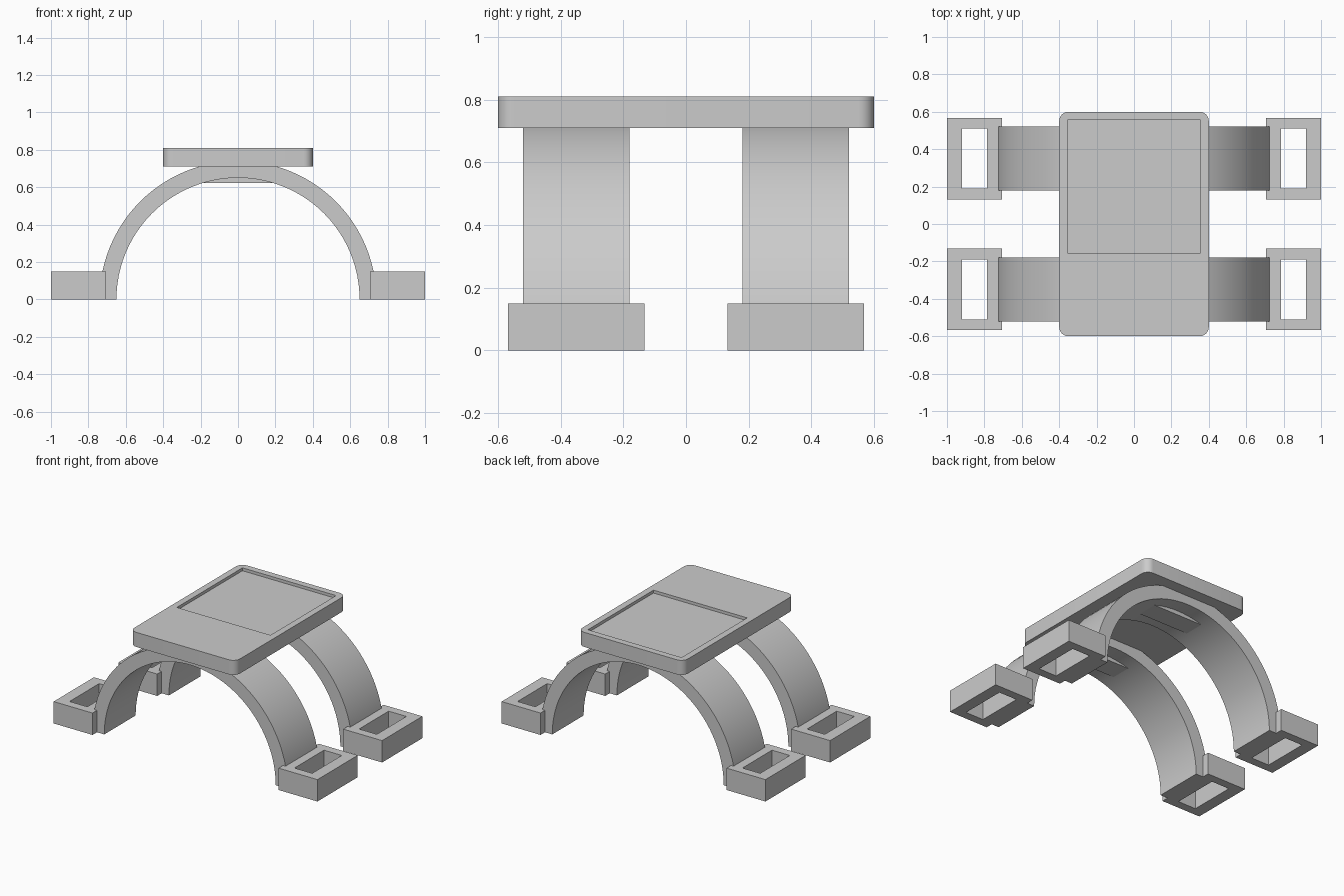
import bpy, bmesh, math
from mathutils import Matrix

cube = bpy.data.objects.get("Cube")
if cube:
    bpy.data.objects.remove(cube, do_unlink=True)

gray = bpy.data.materials.new("plain_gray")
gray.use_nodes = True
gray.diffuse_color = (0.6, 0.6, 0.6, 1)
gray.node_tree.nodes["Principled BSDF"].inputs["Base Color"].default_value = (0.6, 0.6, 0.6, 1)


def add_object(name, bm):
    bmesh.ops.recalc_face_normals(bm, faces=bm.faces)
    mesh = bpy.data.meshes.new(name)
    bm.to_mesh(mesh)
    bm.free()
    mesh.materials.append(gray)
    obj = bpy.data.objects.new(name, mesh)
    bpy.context.collection.objects.link(obj)
    return obj


def box(bm, x, y, z):
    size = [b - a for a, b in (x, y, z)]
    mid = [(a + b) / 2 for a, b in (x, y, z)]
    mat = Matrix.Translation(mid) @ Matrix.Diagonal((*size, 1))
    return bmesh.ops.create_cube(bm, size=1, matrix=mat)["verts"]


def smooth(obj):
    bpy.ops.object.select_all(action='DESELECT')
    obj.select_set(True)
    bpy.context.view_layer.objects.active = obj
    bpy.ops.object.shade_smooth_by_angle(angle=math.radians(30))


def cut(obj, x, y, z):
    """Subtract a box from an object and bake the result."""
    bm = bmesh.new()
    box(bm, x, y, z)
    cutter = add_object("cutter", bm)
    mod = obj.modifiers.new("cut", 'BOOLEAN')
    mod.operation, mod.solver, mod.object = 'DIFFERENCE', 'EXACT', cutter
    bpy.context.view_layer.objects.active = obj
    bpy.ops.object.modifier_apply(modifier=mod.name)
    bpy.data.objects.remove(cutter, do_unlink=True)


# Top plate with rounded corners and a shallow recess
bm = bmesh.new()
box(bm, (-0.4, 0.4), (-0.6, 0.6), (0.71, 0.81))
uprights = [e for e in bm.edges if abs(e.verts[0].co.z - e.verts[1].co.z) > 0.05]
bmesh.ops.bevel(bm, geom=uprights, offset=0.05, segments=8, profile=0.5, affect='EDGES')
plate = add_object("top_plate", bm)
cut(plate, (-0.355, 0.355), (-0.155, 0.555), (0.79, 0.9))
smooth(plate)


def arch(name, y_mid):
    """Half ring standing on the ground, extruded along y."""
    bm = bmesh.new()
    steps, half = 48, 0.17
    rows = []
    for i in range(steps + 1):
        a = math.pi * i / steps
        rows.append([bm.verts.new((r * math.cos(a), y_mid + y, r * math.sin(a)))
                     for r, y in ((0.65, -half), (0.74, -half), (0.74, half), (0.65, half))])
    for a, b in zip(rows, rows[1:]):
        for k in range(4):
            n = (k + 1) % 4
            bm.faces.new((a[k], a[n], b[n], b[k]))
    bm.faces.new(rows[0])
    bm.faces.new(rows[-1])
    smooth(add_object(name, bm))


for place, y_mid in (("front", -0.35), ("back", 0.35)):
    arch(place + "_arch", y_mid)

    # Flat block under the crown of the arch
    bm = bmesh.new()
    box(bm, (-0.19, 0.19), (y_mid - 0.07, y_mid + 0.07), (0.622, 0.7))
    add_object(place + "_crown_block", bm)

    # Strap loops: blocks with a slot right through
    for side, s in (("left", 1), ("right", -1)):
        bm = bmesh.new()
        box(bm, sorted((s * 0.705, s * 1.0)), (y_mid - 0.218, y_mid + 0.218), (0, 0.15))
        loop = add_object(f"{place}_{side}_strap_loop", bm)
        cut(loop, sorted((s * 0.785, s * 0.92)), (y_mid - 0.16, y_mid + 0.16), (-0.1, 0.3))
